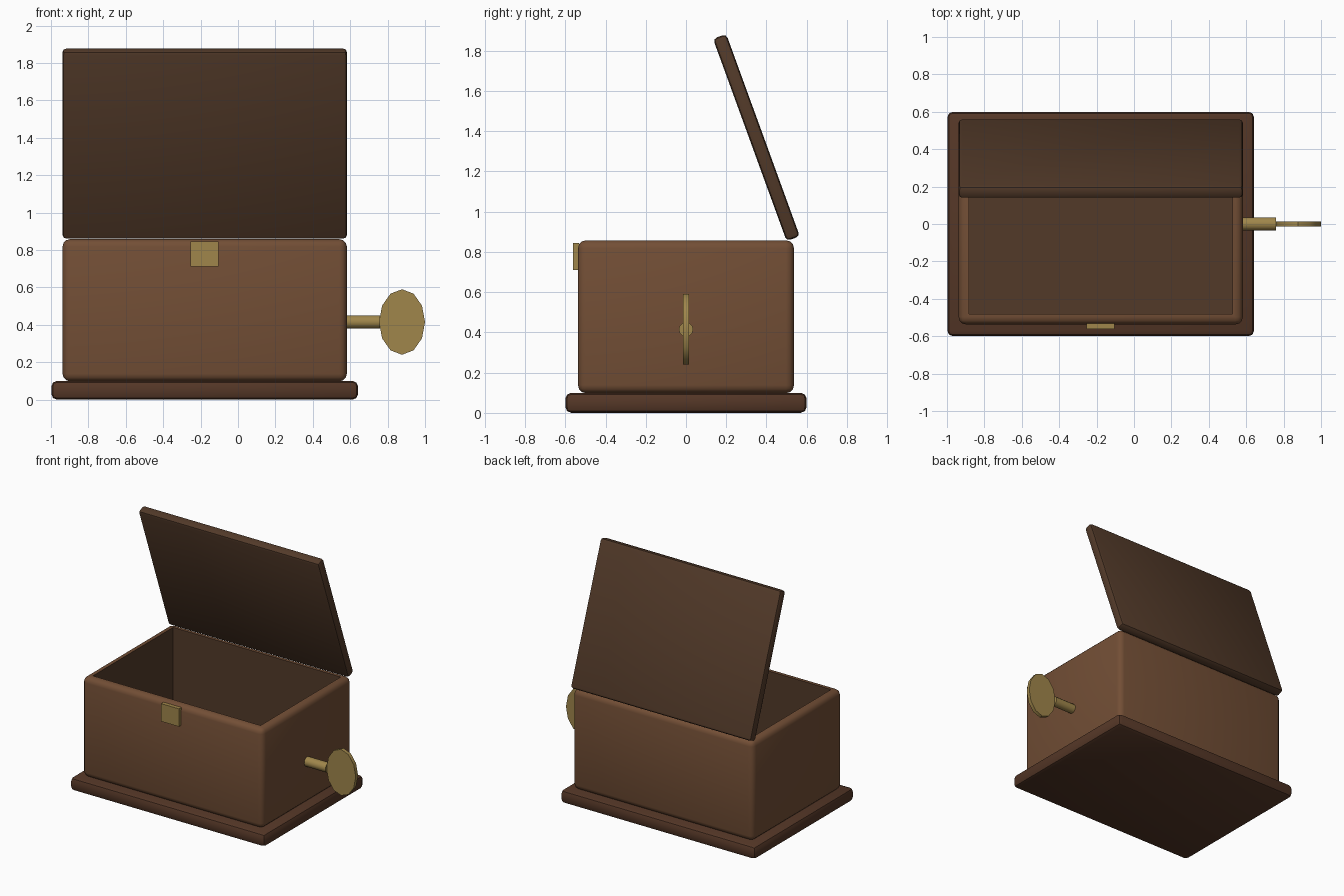
import bpy, bmesh, math
from mathutils import Matrix, Vector

if "Cube" in bpy.data.objects:
    bpy.data.objects.remove(bpy.data.objects["Cube"])

CX = -0.178  # box centre; the key sticks out to the right


def material(name, rgb):
    m = bpy.data.materials.new(name)
    m.diffuse_color = (*rgb, 1)
    m.use_nodes = True
    m.node_tree.nodes["Principled BSDF"].inputs["Base Color"].default_value = m.diffuse_color
    return m


WOOD = material("warm_wood", (0.17, 0.077, 0.036))
BASE = material("base_wood", (0.09, 0.038, 0.02))
DARK = material("dark_wood", (0.085, 0.042, 0.022))
BRASS = material("brass", (0.35, 0.24, 0.07))


def finish(bm, name, mats, loc, rot=(0, 0, 0), smooth=True):
    bmesh.ops.recalc_face_normals(bm, faces=bm.faces)
    me = bpy.data.meshes.new(name)
    bm.to_mesh(me)
    bm.free()
    ob = bpy.data.objects.new(name, me)
    bpy.context.collection.objects.link(ob)
    for m in mats:
        me.materials.append(m)
    ob.location, ob.rotation_euler = loc, rot
    if smooth:
        bpy.ops.object.select_all(action='DESELECT')
        ob.select_set(True)
        bpy.context.view_layer.objects.active = ob
        bpy.ops.object.shade_smooth_by_angle(angle=math.radians(40))
    return ob


def rounded_box(size, bevel=0.0, segments=2):
    bm = bmesh.new()
    bmesh.ops.create_cube(bm, size=1)
    bmesh.ops.scale(bm, vec=size, verts=bm.verts)
    if bevel:
        bmesh.ops.bevel(bm, geom=bm.edges[:], offset=bevel, segments=segments,
                        profile=0.5, affect='EDGES')
    return bm


def disc(radius, depth, sides):
    bm = bmesh.new()
    bmesh.ops.create_cone(bm, cap_ends=True, segments=sides, radius1=radius,
                          radius2=radius, depth=depth)
    return bm


# Plinth
finish(rounded_box((1.64, 1.2, 0.1), 0.03), "base", [BASE], (CX, 0, 0.05))

# Hollow box: inset the top face and push it down, inside is dark
bm = rounded_box((1.52, 1.074, 0.76), 0.04, 3)
bm.normal_update()
top = max(bm.faces, key=lambda f: f.calc_center_median().z + f.calc_area())
top = max((f for f in bm.faces if f.normal.z > 0.99), key=lambda f: f.calc_area())
bmesh.ops.inset_region(bm, faces=[top], thickness=0.021)
ext = bmesh.ops.extrude_face_region(bm, geom=[top])
floor_verts = [g for g in ext["geom"] if isinstance(g, bmesh.types.BMVert)]
floor = next(g for g in ext["geom"] if isinstance(g, bmesh.types.BMFace))
if top.is_valid:
    bmesh.ops.delete(bm, geom=[top], context='FACES_ONLY')
bmesh.ops.translate(bm, verts=floor_verts, vec=(0, 0, -0.7))
floor.material_index = 1
for e in floor.edges:
    for f in e.link_faces:
        f.material_index = 1
finish(bm, "box_body", [WOOD, DARK], (CX, 0, 0.478))

# Open lid, hinged at the back and leaning forward
finish(rounded_box((1.52, 0.07, 1.07), 0.02), "lid", [DARK],
       (CX, 0.35, 1.369), (math.radians(20), 0, 0))

# Front clasp
finish(rounded_box((0.15, 0.03, 0.135)), "clasp", [BRASS],
       (CX, -0.547, 0.778), smooth=False)

# Winding key: shaft and flat oval handle
finish(disc(0.036, 0.2, 12), "key_shaft", [BRASS], (0.66, 0, 0.415),
       (0, math.pi / 2, 0))
bm = disc(0.175, 0.028, 12)
bmesh.ops.scale(bm, vec=(0.123 / 0.175, 1, 1), verts=bm.verts)
finish(bm, "key_handle", [BRASS], (0.877, 0, 0.415), (math.pi / 2, 0, 0))
